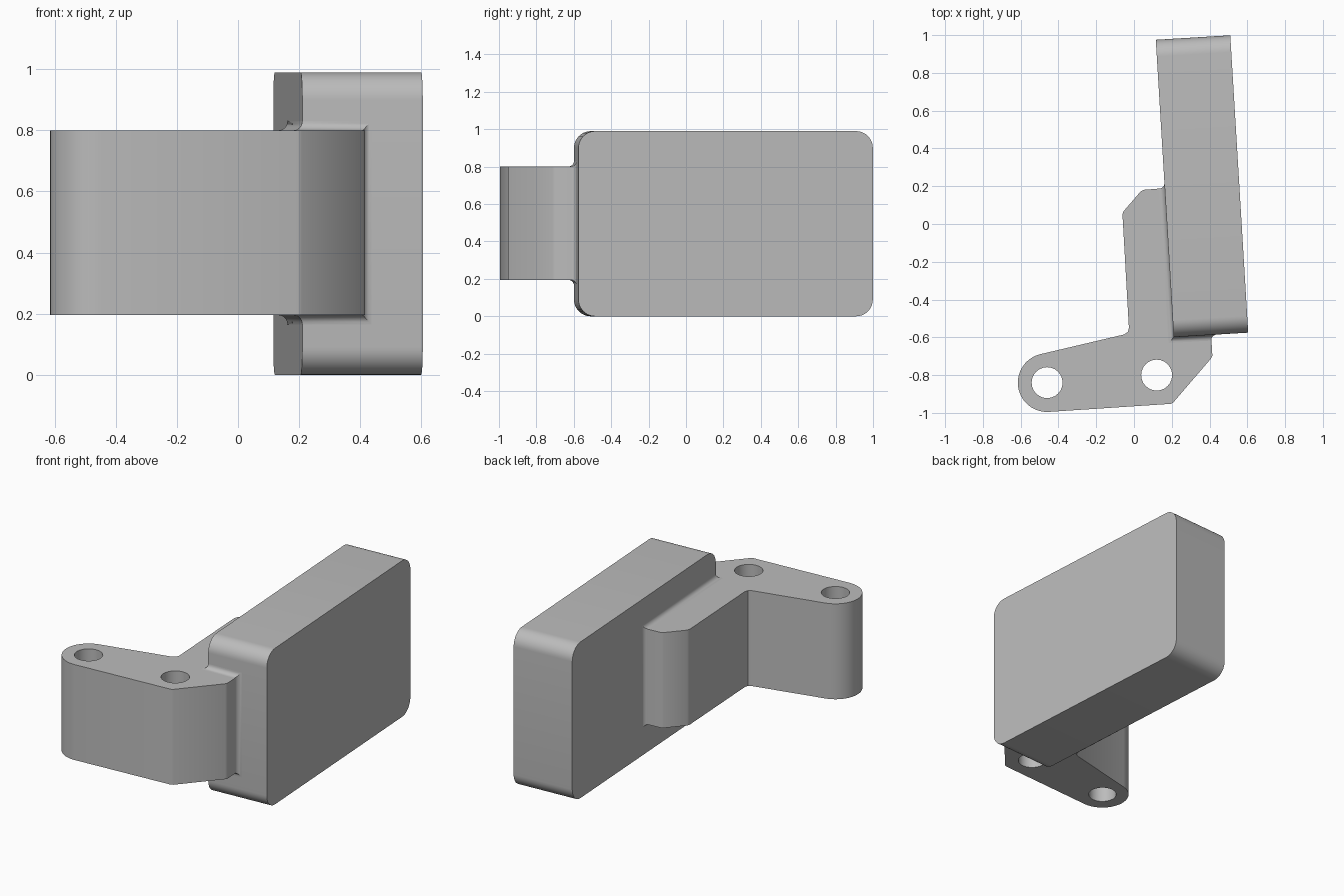
import bpy, bmesh, math
from mathutils import Matrix, Vector

cube = bpy.data.objects.get("Cube")
if cube:
    bpy.data.objects.remove(cube, do_unlink=True)

GREY = (0.5, 0.5, 0.5, 1)
mat = bpy.data.materials.new("plain grey")
mat.use_nodes = True
mat.diffuse_color = GREY
mat.node_tree.nodes["Principled BSDF"].inputs["Base Color"].default_value = GREY

# The block and its collar share one slightly turned frame
HALF_W, HALF_L, HEIGHT = 0.1975, 0.7885, 0.99
FRAME = Matrix.Translation((0.36, 0.2, 0)) @ Matrix.Rotation(math.radians(3.45), 4, "Z")
LOW, HIGH = 0.195, 0.8


def arc(cx, cy, r, start, end, steps):
    angles = [math.radians(start + (end - start) * i / steps) for i in range(steps + 1)]
    return [(cx + r * math.cos(a), cy + r * math.sin(a)) for a in angles]


def finish(obj, angle=30):
    obj.data.materials.clear()
    obj.data.materials.append(mat)
    bpy.ops.object.select_all(action="DESELECT")
    obj.select_set(True)
    bpy.context.view_layer.objects.active = obj
    bpy.ops.object.shade_smooth_by_angle(angle=math.radians(angle))


def mesh_object(name, bm):
    bmesh.ops.recalc_face_normals(bm, faces=bm.faces)
    mesh = bpy.data.meshes.new(name)
    bm.to_mesh(mesh)
    bm.free()
    obj = bpy.data.objects.new(name, mesh)
    bpy.context.collection.objects.link(obj)
    return obj


# Block: rounded rectangle seen from the side, extruded across its width
R = 0.09
profile = []
for sy, sz, start in ((1, 1, 0), (-1, 1, 90), (-1, -1, 180), (1, -1, 270)):
    profile += arc(sy * (HALF_L - R), HEIGHT / 2 + sz * (HEIGHT / 2 - R), R, start, start + 90, 10)
bm = bmesh.new()
side = bm.faces.new([bm.verts.new((-HALF_W, y, z)) for y, z in profile])
new = bmesh.ops.extrude_face_region(bm, geom=[side], use_keep_orig=True)["geom"]
bmesh.ops.translate(bm, vec=(2 * HALF_W, 0, 0),
                    verts=[g for g in new if isinstance(g, bmesh.types.BMVert)])
bm.transform(FRAME)
finish(mesh_object("block", bm))

# Bracket: flat outline with two pin holes, extruded upward
outline = arc(-0.46, -0.84, 0.155, 103.7, 274, 28)
outline += [(0.195, -0.952), (0.208, -0.945), (0.408, -0.712), (0.415, -0.697), (0.408, -0.58),
            (0.3, -0.5), (0.26, 0.196), (0.165, 0.19), (0.052, 0.181), (0.035, 0.172),
            (-0.055, 0.068), (-0.061, 0.05), (-0.027, -0.55), (-0.033, -0.572), (-0.053, -0.585)]
holes = [arc(x, y, 0.082, 0, 345, 23) for x, y in ((-0.46, -0.84), (0.12, -0.8))]
curve = bpy.data.curves.new("bracket", "CURVE")
curve.dimensions = "2D"
curve.fill_mode = "BOTH"
curve.extrude = (HIGH - LOW) / 2
for loop in [outline] + holes:
    spline = curve.splines.new("POLY")
    spline.points.add(len(loop) - 1)
    for point, (x, y) in zip(spline.points, loop):
        point.co = (x, y, 0, 1)
    spline.use_cyclic_u = True
shape = bpy.data.objects.new("bracket_shape", curve)
bpy.context.collection.objects.link(shape)
bpy.context.view_layer.update()
bm = bmesh.new()
bm.from_mesh(shape.to_mesh())
shape.to_mesh_clear()
bpy.data.objects.remove(shape, do_unlink=True)
bmesh.ops.remove_doubles(bm, verts=bm.verts, dist=0.0005)
bmesh.ops.translate(bm, vec=(0, 0, (LOW + HIGH) / 2), verts=bm.verts)
finish(mesh_object("bracket", bm))

# Collar: concave flare where the bracket wraps the block's corner
FLARE, STEPS = 0.03, 6
bm = bmesh.new()
rings = []
for i in range(STEPS + 1):
    a = math.pi / 2 * i / STEPS
    out, grow = FLARE * (1 - math.cos(a)), FLARE * (1 - math.sin(a))
    x, y = -HALF_W - out, -HALF_L - out
    path = [(x, grow), (x, y), (grow, y)]
    ring = [(px, py, HIGH + grow) for px, py in path]
    ring += [(px, py, LOW - grow) for px, py in reversed(path)]
    rings.append([bm.verts.new(FRAME @ Vector(p)) for p in ring])
for a, b in zip(rings, rings[1:]):
    for i in range(len(a)):
        j = (i + 1) % len(a)
        bm.faces.new((a[i], a[j], b[j], b[i]))
finish(mesh_object("collar", bm))
